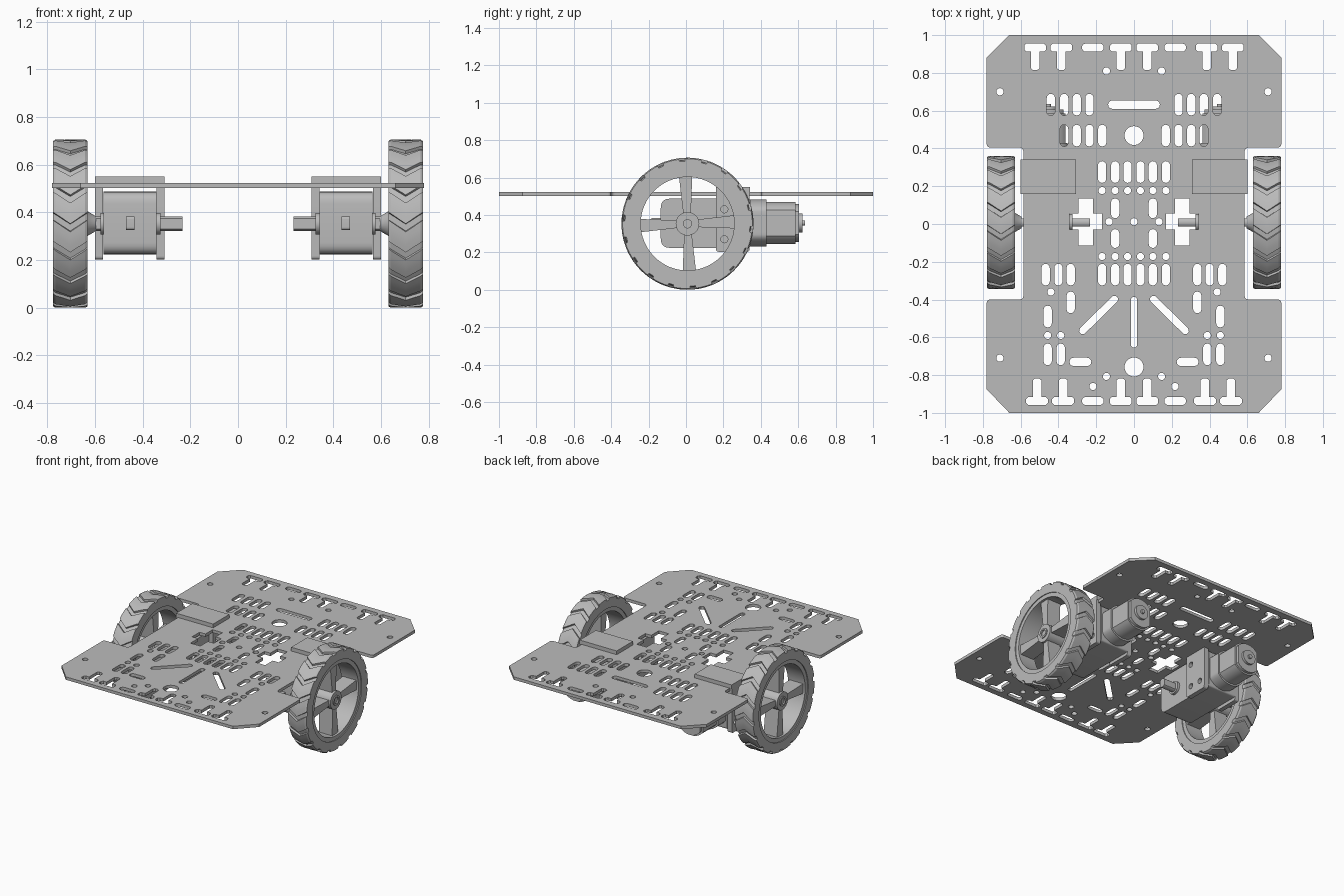
import bpy, bmesh, math
from mathutils import Matrix, Vector

if "Cube" in bpy.data.objects:
    bpy.data.objects.remove(bpy.data.objects["Cube"])

grey = bpy.data.materials.new("light grey")
grey.diffuse_color = (0.5, 0.5, 0.5, 1)
grey.use_nodes = True
grey.node_tree.nodes["Principled BSDF"].inputs["Base Color"].default_value = grey.diffuse_color
YC, ZC, R = 0.008, 0.353, 0.353            # wheel axle position, wheel radius
XY = Matrix.Identity(4)
ALONG_X = Matrix(((0, 0, 1, 0), (1, 0, 0, 0), (0, 1, 0, 0), (0, 0, 0, 1)))  # outline is (y, z)
ALONG_Y = Matrix(((0, 1, 0, 0), (0, 0, 1, 0), (1, 0, 0, 0), (0, 0, 0, 1)))  # outline is (z, x)


def finish(name, bm, mirror=True, angle=30):
    bmesh.ops.remove_doubles(bm, verts=bm.verts, dist=1e-5)
    bmesh.ops.recalc_face_normals(bm, faces=bm.faces)
    me = bpy.data.meshes.new(name)
    bm.to_mesh(me)
    bm.free()
    me.materials.clear()
    me.materials.append(grey)
    ob = bpy.data.objects.new(name, me)
    bpy.context.collection.objects.link(ob)
    bpy.ops.object.select_all(action='DESELECT')
    ob.select_set(True)
    bpy.context.view_layer.objects.active = ob
    bpy.ops.object.shade_smooth_by_angle(angle=math.radians(angle))
    if mirror:
        ob.modifiers.new("left_right", 'MIRROR')
    return ob


def panel(name, outline, holes, a, b, axis=XY, mirror=True):
    """Flat outline with holes, extruded from a to b."""
    cu = bpy.data.curves.new(name + "_outline", 'CURVE')
    cu.dimensions, cu.fill_mode, cu.extrude = '2D', 'BOTH', (b - a) / 2
    for pts in [outline] + holes:
        sp = cu.splines.new('POLY')
        sp.points.add(len(pts) - 1)
        for p, q in zip(sp.points, pts):
            p.co = (q[0], q[1], 0, 1)
        sp.use_cyclic_u = True
    tmp = bpy.data.objects.new(name + "_outline", cu)
    bpy.context.collection.objects.link(tmp)
    dg = bpy.context.evaluated_depsgraph_get()
    me = bpy.data.meshes.new_from_object(tmp.evaluated_get(dg))
    bm = bmesh.new()
    bm.from_mesh(me)
    bpy.data.objects.remove(tmp)
    bpy.data.curves.remove(cu)
    bpy.data.meshes.remove(me)
    bm.transform(axis @ Matrix.Translation((0, 0, (a + b) / 2)))
    return finish(name, bm, mirror)


def grid(name, rows, angle=30):
    """Skin over rows of points, closed both ways."""
    bm = bmesh.new()
    v = [[bm.verts.new(p) for p in row] for row in rows]
    n, m = len(v), len(v[0])
    for i in range(n):
        for j in range(m):
            k, l = (i + 1) % n, (j + 1) % m
            bm.faces.new((v[i][j], v[i][l], v[k][l], v[k][j]))
    return finish(name, bm, True, angle)


def on_wheel(x, r, t):
    return (x, YC - r * math.cos(t), ZC + r * math.sin(t))


def lathe(name, profile, n=48):
    return grid(name, [[on_wheel(x, r, math.tau * j / n) for j in range(n)] for x, r in profile])


def slot(x0, y0, x1, y1, r=0.022):
    a = math.atan2(y1 - y0, x1 - x0)
    d = Vector((math.cos(a), math.sin(a))) * r
    pts = []
    for cx, cy, s in ((x1 - d.x, y1 - d.y, a - math.pi / 2), (x0 + d.x, y0 + d.y, a + math.pi / 2)):
        pts += [(cx + r * math.cos(s + math.pi * i / 6), cy + r * math.sin(s + math.pi * i / 6)) for i in range(7)]
    return pts


def circle(x, y, r=0.019, n=20):
    return [(x + r * math.cos(math.tau * i / n), y + r * math.sin(math.tau * i / n)) for i in range(n)]


def vslot(x, y, length=0.115):
    return slot(x, y - length / 2, x, y + length / 2)


def tee(x, y, s):
    """T-shaped slot, stem pointing along s."""
    h, w, e = 0.022, 0.058, 0.012
    pts = [(-w + e, -h), (w - e, -h), (w, -h + e), (w, h - e), (w - e, h), (h, h), (h, 0.11),
           (h - e, 0.12), (-h + e, 0.12), (-h, 0.11), (-h, h), (-w + e, h), (-w, h - e), (-w, -h + e)]
    return [(x + u, y + s * v) for u, v in pts]


def rounded(corners):
    """Polygon from (x, y, corner radius)."""
    out, n = [], len(corners)
    for i, (x, y, r) in enumerate(corners):
        p = Vector((x, y))
        if r == 0:
            out.append((x, y))
            continue
        a = p + (Vector(corners[i - 1][:2]) - p).normalized() * r
        b = p + (Vector(corners[(i + 1) % n][:2]) - p).normalized() * r
        for k in range(7):
            t = k / 6
            out.append(tuple(a * (1 - t) ** 2 + p * 2 * t * (1 - t) * 0.9 + p * 0.2 * t * (1 - t) + b * t * t))
    return out


# Chassis plate outline with wheel notches
half = [(0.66, 1, 0), (0.78, 0.88, 0), (0.78, 0.405, 0.02), (0.585, 0.405, 0.025),
        (0.585, -0.40, 0.025), (0.78, -0.40, 0.02), (0.78, -0.875, 0), (0.66, -1, 0)]
outline = rounded(half + [(-x, y, r) for x, y, r in reversed(half)])

# Chassis holes: centre line first, then both sides
holes = [slot(-0.137, 0.632, 0.137, 0.632), circle(0, 0.468, 0.05, 32), circle(0, 0.012),
         circle(0, -0.757, 0.05, 32), slot(0, -0.655, 0, -0.385, 0.017)]
for s in (-1, 1):
    for x in (0.07, 0.385, 0.523):
        holes.append(tee(s * x, 0.934, -1))
    for x in (0.07, 0.375, 0.513):
        holes.append(tee(s * x, -0.937, 1))
    for y in (0.934, -0.937):
        holes.append(slot(s * 0.218 - 0.058, y, s * 0.218 + 0.058, y))
    for x in (0.236, 0.303, 0.37, 0.44):
        holes.append(vslot(s * x, 0.632))
    for x in (0.168, 0.236, 0.303, 0.37):
        holes.append(vslot(s * x, 0.468))
    for x in (0.034, 0.1, 0.169):
        holes += [vslot(s * x, 0.275), vslot(s * x, -0.268), circle(s * x, 0.177), circle(s * x, -0.172)]
    for x in (0.335, 0.4, 0.468):
        holes.append(vslot(s * x, -0.268))
    for x in (0.388, 0.457):
        holes += [circle(s * x, -0.59), vslot(s * x, -0.69)]
    holes += [vslot(s * 0.1, 0.083, 0.105), vslot(s * 0.1, -0.077, 0.1),
              vslot(s * 0.335, -0.415), vslot(s * 0.457, -0.49),
              slot(s * 0.284 - 0.058, -0.73, s * 0.284 + 0.058, -0.73),
              slot(s * 0.09, -0.385, s * 0.285, -0.578, 0.019)]
    holes += [circle(s * x, y) for x, y in ((0.146, 0.81), (0.146, -0.807), (0.217, -0.86), (0.71, 0.70),
                                            (0.71, -0.71), (0.44, -0.36), (0.132, 0.012))]
    cross = [(0.217, 0.135), (0.295, 0.135), (0.295, 0.055), (0.342, 0.055), (0.342, -0.03), (0.295, -0.03),
             (0.295, -0.115), (0.217, -0.115), (0.217, -0.03), (0.17, -0.03), (0.17, 0.055), (0.217, 0.055)]
    holes.append([(s * x, y) for x, y in cross])
panel("chassis_plate", outline, holes, 0.502, 0.523, XY, False)

# Tyre with chevron grooves
LUGS, W, XW = 18, 0.073, 0.704
rows = []
for x, drop in ((-W, None), (-W, 0.006), (-W * 0.85, 0), (0, 0), (W * 0.85, 0), (W, 0.006), (W, None)):
    row = []
    for i in range(LUGS):
        for f, groove in ((0, 0), (0.25, 0), (0.5, 0), (0.72, 0), (0.74, 0.013), (0.98, 0.013)):
            t = math.tau * (i + f) / LUGS + 0.14 * abs(x) / W
            row.append(on_wheel(XW + x, 0.278 if drop is None else R - drop - groove, t))
    rows.append(row)
grid("tyre", rows, 25)

# Wheel rim, hub and four tapered spokes
lathe("wheel_rim", [(0.637, 0.25), (0.637, 0.279), (0.771, 0.279), (0.771, 0.25)], 64)
lathe("wheel_hub", [(0.595, 0.022), (0.595, 0.03), (0.632, 0.052), (0.64, 0.063),
                    (0.768, 0.063), (0.768, 0.035), (0.774, 0.035), (0.774, 0.022)], 32)
for k in range(4):
    a = math.pi / 2 * k + 0.04
    pts = [(0.05, -0.02), (0.262, -0.036), (0.262, 0.036), (0.05, 0.02)]
    pts = [(YC + u * math.cos(a) - v * math.sin(a), ZC + u * math.sin(a) + v * math.cos(a)) for u, v in pts]
    panel("wheel_spoke", pts, [], 0.65, 0.755, ALONG_X)

# Axle shaft with two flats
shaft = [(YC + max(-0.021, min(0.021, y)), ZC + z) for y, z in circle(0, 0, 0.031, 24)]
panel("axle_shaft", shaft, [], 0.232, 0.765, ALONG_X)

# Gearbox, its seam ridge and front mounting tab
box = [(-0.135, 0.224, 0.05), (0.345, 0.224, 0.015), (0.345, 0.487, 0.015), (-0.135, 0.487, 0.05)]
panel("gearbox", rounded(box), [], 0.342, 0.565, ALONG_X)
panel("gearbox_axle_boss", circle(YC, ZC, 0.045, 24), [], 0.325, 0.578, ALONG_X)
tab = rounded([(-0.19, 0.327, 0.012), (-0.12, 0.327, 0), (-0.12, 0.383, 0), (-0.19, 0.383, 0.012)])
panel("gearbox_tab", tab, [circle(-0.162, 0.355, 0.015)], 0.435, 0.47, ALONG_X)


# Motor: flattened round can, collar, end cap and bearing
def can(r, flat):
    return [(0.357 + z, 0.453 + max(-flat, min(flat, x))) for z, x in circle(0, 0, r, 48)]


panel("motor_collar", can(0.125, 0.102), [], 0.335, 0.43, ALONG_Y)
panel("motor_can", can(0.113, 0.09), [], 0.42, 0.585, ALONG_Y)
panel("motor_end_cap", can(0.102, 0.08), [], 0.58, 0.605, ALONG_Y)
panel("motor_bearing", can(0.05, 0.05), [], 0.60, 0.622, ALONG_Y)
panel("motor_shaft_tip", can(0.014, 0.014), [], 0.62, 0.635, ALONG_Y)

# Motor bracket: two side plates and a top plate over the chassis
side = rounded([(0.16, 0.203, 0.015), (0.34, 0.203, 0.015), (0.34, 0.53, 0), (0.16, 0.53, 0)])
side_holes = [circle(0.205, 0.43), circle(0.205, 0.27), circle(0.295, 0.27)]
panel("bracket_inner_side", side, side_holes, 0.308, 0.342, ALONG_X)
panel("bracket_outer_side", side, side_holes, 0.567, 0.60, ALONG_X)
panel("bracket_top", [(0.308, 0.16), (0.60, 0.16), (0.60, 0.342), (0.308, 0.342)], [], 0.52, 0.55)
